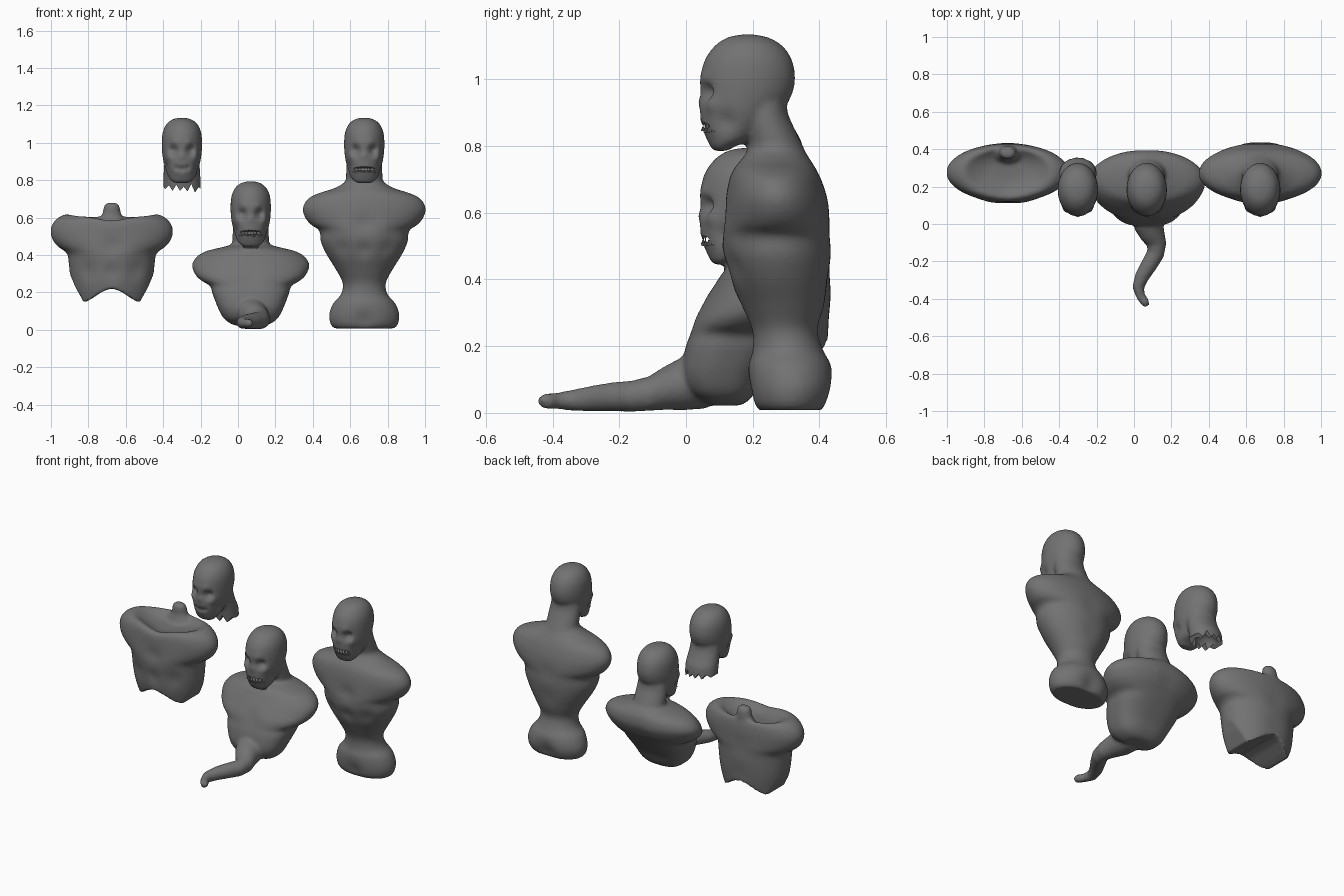
import bpy, bmesh, math, random
from mathutils import Matrix, Vector

if "Cube" in bpy.data.objects:
    bpy.data.objects.remove(bpy.data.objects["Cube"])

random.seed(4)
col = bpy.context.scene.collection
dark = bpy.data.materials.new("dark_grey")
dark.diffuse_color = (.17, .17, .17, 1)
dark.use_nodes = True
dark.node_tree.nodes["Principled BSDF"].inputs["Base Color"].default_value = dark.diffuse_color


def link(name, bm):
    bmesh.ops.recalc_face_normals(bm, faces=bm.faces[:])
    me = bpy.data.meshes.new(name)
    bm.to_mesh(me)
    bm.free()
    ob = bpy.data.objects.new(name, me)
    col.objects.link(ob)
    return ob


def bake(ob):
    dg = bpy.context.evaluated_depsgraph_get()
    me = bpy.data.meshes.new_from_object(ob.evaluated_get(dg))
    ob.modifiers.clear()
    ob.data = me


def skin(bm, loops):
    rows = [[bm.verts.new(p) for p in lp] for lp in loops]
    n = len(rows[0])
    for a, b in zip(rows, rows[1:]):
        for i in range(n):
            j = (i + 1) % n
            bm.faces.new((a[i], a[j], b[j], b[i]))
    bm.faces.new(rows[0][::-1])
    bm.faces.new(rows[-1])


def smooth_rings(rings, steps=4):
    # curve through the rings (Catmull-Rom)
    out = []
    for i in range(len(rings) - 1):
        p0, p1, p2, p3 = (rings[min(max(k, 0), len(rings) - 1)] for k in (i - 1, i, i + 1, i + 2))
        for s in range(steps):
            t = s / steps
            out.append([b + .5 * t * (c - a + t * (2 * a - 5 * b + 4 * c - d + t * (3 * (b - c) + d - a)))
                        for a, b, c, d in zip(p0, p1, p2, p3)])
    return out + [list(rings[-1])]


def loft(bm, rings, cx, dz=0, n=48, square=None):
    # rings are (z, half width, front y, back y); square gives a fuller section low down
    loops = []
    for z, rx, y0, y1 in smooth_rings(rings):
        e = square(z) if square else 1
        pw = lambda v: math.copysign(abs(v) ** e, v)
        loops.append([(cx + rx * pw(math.cos(t)), (y0 + y1) / 2 + (y1 - y0) / 2 * pw(math.sin(t)), z + dz)
                      for t in (math.tau * i / n for i in range(n))])
    skin(bm, loops)


def sculpt(ob, cx, dz, dents):
    # mirrored soft pushes: (x, y, z, radius, dx, dy, dz)
    pts = []
    for x, y, z, r, *d in dents:
        d = d + [0] * (3 - len(d))
        for s in ((1, -1) if x else (1,)):
            pts.append((Vector((cx + s * x, y, z + dz)), r, Vector((s * d[0], d[1], d[2]))))
    for v in ob.data.vertices:
        move = Vector()
        for c, r, d in pts:
            move += d * math.exp(-(v.co - c).length_squared / (r * r))
        v.co += move


def cut(ob, cutter):
    m = ob.modifiers.new("cut", 'BOOLEAN')
    m.operation = 'DIFFERENCE'
    m.solver = 'EXACT'
    m.object = cutter
    cutter.hide_render = True
    bake(ob)
    bpy.data.objects.remove(cutter)


def ball(c, s):
    bm = bmesh.new()
    bmesh.ops.create_icosphere(bm, subdivisions=3, radius=1,
                               matrix=Matrix.Translation(c) @ Matrix.Diagonal((*s, 1)))
    return link("ball_cutter", bm)


def prism(pts, y0=-0.3, y1=0.8):
    bm = bmesh.new()
    skin(bm, [[(x, y, z) for x, z in pts] for y in (y0, y1)])
    return link("prism_cutter", bm)


def soften(ob, steps=6):
    m = ob.modifiers.new("fuse", 'REMESH')
    m.mode = 'VOXEL'
    m.voxel_size = 0.009
    s = ob.modifiers.new("soften", 'SMOOTH')
    s.factor = 0.5
    s.iterations = steps
    bake(ob)
    return ob


def finish(ob):
    ob.data.materials.clear()
    ob.data.materials.append(dark)
    bpy.ops.object.select_all(action='DESELECT')
    ob.select_set(True)
    bpy.context.view_layer.objects.active = ob
    bpy.ops.object.shade_smooth_by_angle(angle=math.radians(40))


HEAD = [(.785, .04, .082, .125), (.80, .06, .072, .15), (.82, .074, .062, .20), (.86, .088, .046, .25),
        (.90, .099, .042, .285), (.95, .106, .042, .316), (1.0, .108, .042, .327), (1.05, .104, .053, .32),
        (1.085, .092, .073, .302), (1.11, .074, .098, .276), (1.127, .046, .13, .24), (1.134, .015, .17, .2)]
NECK = [(.80, .1, .185, .35), (.85, .097, .175, .326), (.90, .094, .165, .305), (.96, .085, .16, .30)]
FACE = [(.045, .06, .962, .026, 0, .026), (.04, .05, 1.0, .022, 0, -.005),
        (.066, .08, .925, .025, .004, -.008), (.085, .12, .875, .03, -.01, .004), (0, .045, .93, .017, 0, -.005)]


def mouth(ob, name, cx, dz):
    # open mouth with two ragged rows of teeth
    cut(ob, ball((cx, .04, .86 + dz), (.075, .046, .013)))
    bm = bmesh.new()
    for row in (1, -1):
        for k in range(9):
            t = math.radians(-48 + 12 * k)
            h = random.uniform(.012, .022)
            pos = Vector((cx + .078 * math.sin(t), .146 - .096 * math.cos(t), .86 + dz + row * .009))
            rot = Matrix.Rotation(math.pi if row > 0 else 0, 4, 'X')
            bmesh.ops.create_cone(bm, cap_ends=True, segments=8, radius1=.006, radius2=.001,
                                  depth=h, matrix=Matrix.Translation(pos) @ rot)
    finish(link(name, bm))


# full bust with hips
cx = .675
BODY = [(.008, .16, .215, .415), (.03, .18, .197, .432), (.08, .188, .187, .446), (.14, .167, .187, .437),
        (.19, .125, .2, .41), (.25, .115, .198, .394), (.32, .15, .168, .414), (.40, .20, .13, .43),
        (.47, .232, .11, .436), (.53, .24, .108, .436), (.562, .285, .112, .435), (.60, .316, .115, .432),
        (.65, .329, .12, .422), (.70, .302, .13, .405), (.73, .245, .143, .39), (.75, .18, .158, .378),
        (.775, .125, .178, .362)]
CHEST = [(0, .11, .57, .05, 0, .008), (.13, .12, .43, .05, 0, .012), (0, .12, .43, .045, 0, .012),
         (.11, .12, .54, .06, 0, -.005), (0, .43, .4, .06, 0, -.006), (0, .43, .55, .06, 0, -.006)]
bm = bmesh.new()
loft(bm, BODY + NECK, cx)
loft(bm, HEAD, cx)
bust = soften(link("full_bust", bm))
sculpt(bust, cx, 0, FACE + CHEST + [(0, .44, .05, .06, 0, -.02), (0, .19, .05, .05, 0, .012)])
mouth(bust, "full_bust_teeth", cx, 0)
finish(bust)

# half torso leaning over a trailing tail
cx, dz = .068, -.34
LEAN = [(.022, .075, .07, .16), (.035, .11, .045, .185), (.065, .147, .005, .21), (.12, .176, -.013, .24),
        (.19, .203, -.003, .29), (.235, .218, .01, .325), (.262, .262, .018, .345), (.295, .296, .03, .37),
        (.345, .314, .06, .395), (.39, .29, .09, .395), (.42, .24, .11, .385), (.438, .17, .13, .372),
        (.452, .115, .165, .36)]
bm = bmesh.new()
loft(bm, LEAN + [(z + dz, *r) for z, *r in NECK], cx, square=lambda z: min(1, max(.74, .74 + (z - .2) * 2)))
loft(bm, HEAD, cx, dz)
TAIL = [(.07, .06, .09, .078), (.08, -.01, .088, .08), (.10, -.06, .075, .066), (.122, -.11, .058, .052),
        (.115, -.16, .05, .047), (.08, -.22, .048, .044), (.043, -.28, .043, .039), (.022, -.34, .038, .032),
        (.035, -.385, .036, .025), (.06, -.42, .035, .024), (.07, -.44, .035, .014)]
loops = []
for i, (x, y, z, r) in enumerate(TAIL):
    a, b = TAIL[max(i - 1, 0)], TAIL[min(i + 1, len(TAIL) - 1)]
    side = Vector((b[1] - a[1], a[0] - b[0], 0)).normalized()
    loops.append([Vector((x, y, z)) + r * (side * math.cos(t) + Vector((0, 0, 1)) * math.sin(t))
                  for t in (math.tau * k / 20 for k in range(20))])
skin(bm, loops)
half = soften(link("half_torso_with_tail", bm))
sculpt(half, cx, dz, FACE)
sculpt(half, cx, 0, [(0, .03, .28, .05, 0, .008), (0, .37, .33, .06, 0, -.006)])
mouth(half, "half_torso_teeth", cx, dz)
finish(half)

# headless torso: hollow collar, neck stub, torn lower edge
cx = -.675
OPEN = [(.09, .17, .16, .41), (.2, .206, .13, .425), (.28, .222, .115, .434), (.35, .23, .11, .436),
        (.41, .24, .108, .436), (.442, .285, .112, .435), (.48, .316, .115, .432), (.53, .329, .12, .43),
        (.575, .312, .126, .425), (.60, .28, .136, .418), (.609, .25, .15, .408), (.603, .222, .166, .398),
        (.585, .18, .19, .38), (.567, .11, .23, .35), (.562, .03, .27, .31)]
bm = bmesh.new()
loft(bm, OPEN, cx)
loft(bm, [(.52, .1, .31, .42), (.58, .075, .33, .42), (.62, .05, .345, .42), (.66, .044, .345, .415),
          (.68, .03, .36, .40)], cx)
open_torso = soften(link("headless_torso", bm))
sculpt(open_torso, cx, -.12, CHEST)
# raised shoulder tops, dipped collar at the front
sculpt(open_torso, cx, 0, [(.21, .28, .62, .07, 0, 0, .012), (0, .15, .61, .09, 0, -.006, -.022)])
edge = [(-.4, .32), (-.232, .32), (-.195, .23), (-.148, .145), (-.11, .165), (-.05, .205), (0, .222)]
edge += [(-x, z) for x, z in edge[-2::-1]] + [(.4, 0), (-.4, 0)]
cut(open_torso, prism([(cx + x, z) for x, z in edge]))
soften(open_torso, 5)
finish(open_torso)

# severed head with ragged hollow neck
cx = -.3
bm = bmesh.new()
loft(bm, [(.71, .1, .2, .357)] + NECK, cx)
loft(bm, HEAD, cx)
head = soften(link("severed_head", bm))
sculpt(head, cx, 0, FACE + [(0, .045, .86, .016, 0, .012), (.03, .05, .865, .014, 0, .01)])
cut(head, ball((cx, .275, .72), (.083, .065, .09)))
zig = [(-.15 + .02 * k, (.74 if k % 2 else .768) + random.uniform(-.006, .016)) for k in range(16)]
cut(head, prism([(cx + x, z) for x, z in zig] + [(cx + .15, .6), (cx - .15, .6)]))
finish(head)
